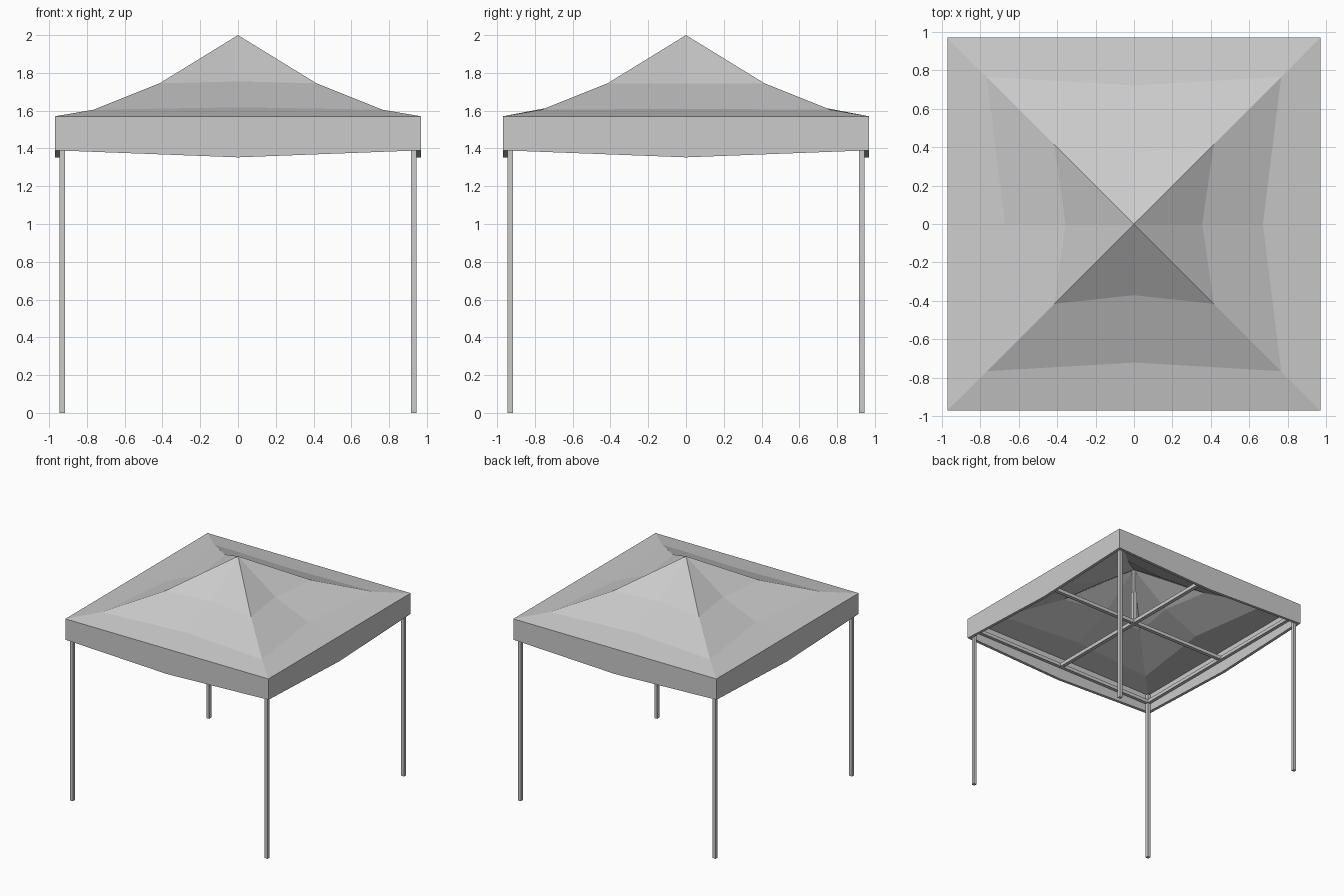
import bpy, bmesh
from mathutils import Vector

if "Cube" in bpy.data.objects:
    bpy.data.objects.remove(bpy.data.objects["Cube"])


def make_object(name, bm):
    bmesh.ops.recalc_face_normals(bm, faces=bm.faces)
    mesh = bpy.data.meshes.new(name)
    bm.to_mesh(mesh)
    bm.free()
    obj = bpy.data.objects.new(name, mesh)
    bpy.context.collection.objects.link(obj)
    return obj


def box(name, lo, hi):
    lo, hi = Vector(lo), Vector(hi)
    bm = bmesh.new()
    bmesh.ops.create_cube(bm, size=1)
    for v in bm.verts:
        v.co = (lo + hi) / 2 + v.co * (hi - lo)
    return make_object(name, bm)


# Canopy: rings of four corners and four sagging side midpoints
# (corner offset, corner z, mid x, mid x-side z, mid y, mid y-side z)
rings = [
    (0.415, 1.745, 0.355, 1.745, 0.37, 1.755),
    (0.765, 1.605, 0.67, 1.61, 0.72, 1.618),
    (0.97, 1.57, 0.97, 1.57, 0.97, 1.57),
    (0.97, 1.39, 0.97, 1.353, 0.97, 1.353),
]
bm = bmesh.new()
apex = bm.verts.new((0, 0, 2))
loops = []
for c, cz, mx, mxz, my, myz in rings:
    pts = [(c, -c, cz), (mx, 0, mxz), (c, c, cz), (0, my, myz),
           (-c, c, cz), (-mx, 0, mxz), (-c, -c, cz), (0, -my, myz)]
    loops.append([bm.verts.new(p) for p in pts])
for i in range(8):
    j = (i + 1) % 8
    bm.faces.new((apex, loops[0][i], loops[0][j]))
    for a, b in zip(loops, loops[1:]):
        bm.faces.new((a[i], b[i], b[j], a[j]))
for f in bm.faces:
    f.normal_update()
canopy = make_object("canopy", bm)
if canopy.data.polygons[0].normal.z < 0:
    canopy.data.flip_normals()
cloth = canopy.modifiers.new("cloth_thickness", 'SOLIDIFY')
cloth.thickness = 0.025
cloth.offset = -1
cloth.use_even_offset = True

# Legs
R, H = 0.931, 0.014
for sx, xn in ((-1, "left"), (1, "right")):
    for sy, yn in ((-1, "front"), (1, "back")):
        x, y = sx * R, sy * R
        box(f"{yn}_{xn}_leg", (x - H, y - H, 0), (x + H, y + H, 1.54))

# Perimeter rails
Z0, Z1 = 1.455, 1.485
for s, xn, yn in ((-1, "left", "front"), (1, "right", "back")):
    c = s * R
    box(f"{xn}_rail", (c - H, -R, Z0), (c + H, R, Z1))
    box(f"{yn}_rail", (-R, c - H, Z0), (R, c + H, Z1))

# Cross bars under the roof
box("side_to_side_cross_bar", (-R, -0.016, Z0), (R, 0.016, Z1))
box("front_to_back_cross_bar", (-0.016, -R, Z0 - 0.001), (0.016, R, Z1 + 0.001))

# Centre pole in two telescoping sections
box("centre_pole_lower", (-0.018, -0.018, 1.45), (0.018, 0.018, 1.75))
box("centre_pole_upper", (-0.011, -0.011, 1.75), (0.011, 0.011, 1.96))
